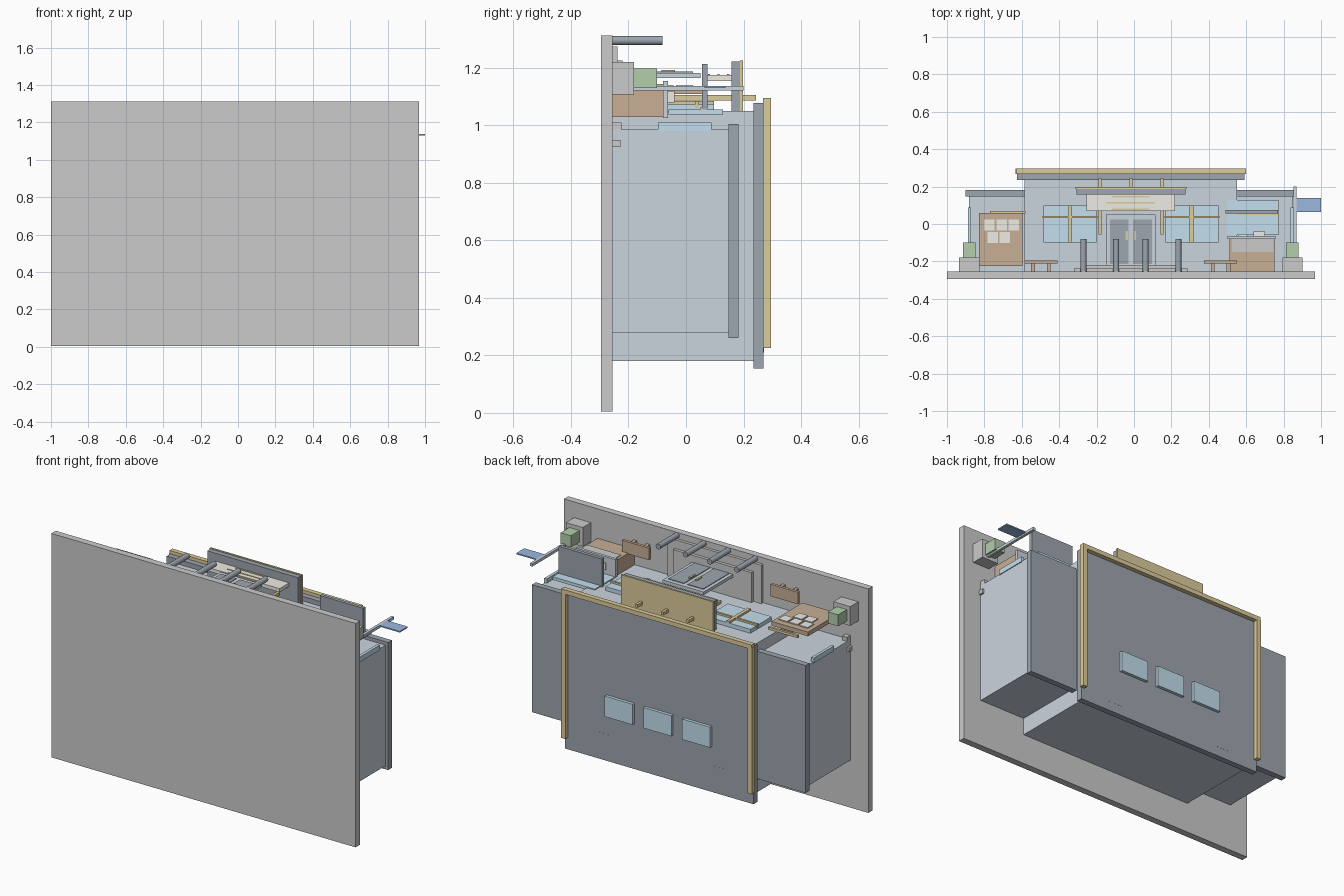
import bpy

CX = -0.0165  # symmetry line of the building
COLORS = {
    "wall": (0.60, 0.66, 0.73), "dark": (0.34, 0.38, 0.43), "gold": (0.72, 0.61, 0.33),
    "glass": (0.55, 0.74, 0.85), "wood": (0.58, 0.43, 0.30), "cream": (0.86, 0.84, 0.78),
    "green": (0.45, 0.62, 0.42), "blue": (0.33, 0.48, 0.74),
}
MATS = {}
for key, rgb in COLORS.items():
    MATS[key] = bpy.data.materials.new(key)
    MATS[key].diffuse_color = (*rgb, 1)


def paint(ob, name, color):
    ob.name = name
    if color:
        ob.data.materials.append(MATS[color])
    return ob


def box(name, x, y, z, color=None):
    """Box from (min, max) pairs; building height runs along y, its front faces +z."""
    bpy.ops.mesh.primitive_cube_add(size=1, location=[sum(p) / 2 for p in (x, y, z)])
    ob = bpy.context.object
    ob.scale = [p[1] - p[0] for p in (x, y, z)]
    bpy.ops.object.transform_apply(location=False, rotation=False, scale=True)
    return paint(ob, name, color)


def pair(name, x, y, z, color=None):
    """Box plus its mirror image across the building's centre line."""
    box(name + "_right", x, y, z, color)
    box(name + "_left", (2 * CX - x[1], 2 * CX - x[0]), y, z, color)


# Ground slab and main masses
box("ground_slab", (-1.0, 0.967), (-0.295, -0.255), (0.004, 1.312))
box("main_hall", (-0.585, 0.552), (-0.255, 0.235), (0.18, 1.05), "wall")
box("main_roof", (-0.625, 0.592), (0.235, 0.27), (0.155, 1.077), "dark")
pair("wing", (0.55, 0.85), (-0.255, 0.147), (0.28, 0.985), "wall")
pair("wing_roof", (0.55, 0.867), (0.147, 0.182), (0.26, 1.005), "dark")

# Gold parapet
box("parapet_front", (-0.631, 0.6), (0.268, 0.296), (1.07, 1.096), "gold")
pair("parapet_side", (0.572, 0.6), (0.268, 0.296), (0.225, 1.08), "gold")

# Roof skylights and hatches
for i in (-1, 0, 1):
    box("skylight", (CX + 0.25 * i - 0.09, CX + 0.25 * i + 0.09), (0.265, 0.288), (0.42, 0.54), "glass")
pair("roof_hatch", (0.30, 0.40), (0.25, 0.2705), (0.21, 0.31), "dark")

# Entrance canopy, sign board and gold rods
box("canopy", (-0.308, 0.276), (0.158, 0.187), (1.05, 1.222), "dark")
box("canopy_cap", (-0.314, 0.281), (0.187, 0.198), (1.05, 1.226), "gold")
box("sign_board", (-0.255, 0.22), (0.07, 0.16), (1.155, 1.176), "cream")
for y, w in ((0.147, 0.1), (0.113, 0.13), (0.08, 0.1)):
    box("sign_stripe", (CX - w, CX + w), (y - 0.004, y + 0.004), (1.174, 1.179), "gold")
for x, low in ((-0.183, -0.055), (CX, 0.075), (0.15, -0.055)):
    box("facade_rod", (x - 0.008, x + 0.008), (low, 0.244), (1.087, 1.105), "gold")

# Double door
box("door_frame", (CX - 0.132, CX + 0.132), (-0.22, 0.05), (1.165, 1.183), "wall")
pair("door_leaf", (CX + 0.012, CX + 0.112), (-0.215, 0.025), (1.168, 1.187), "dark")
pair("door_handle", (CX + 0.016, CX + 0.028), (-0.085, -0.038), (1.185, 1.193), "gold")

# Entrance steps and bollards
box("lower_step", (-0.32, 0.286), (-0.256, -0.238), (1.05, 1.275))
box("upper_step", (-0.27, 0.237), (-0.24, -0.22), (1.05, 1.225))
for x in (-0.27, -0.095, 0.062, 0.237):
    bpy.ops.mesh.primitive_cylinder_add(vertices=12, radius=0.016, depth=0.175,
                                        location=(x, -0.1685, 1.295), rotation=(1.5708, 0, 0))
    paint(bpy.context.object, "bollard", "dark")
    bpy.ops.object.shade_smooth_by_angle()

# Main windows with gold bars
pair("window", (0.168, 0.452), (-0.098, 0.098), (1.045, 1.073), "glass")
pair("window_bar_upright", (0.298, 0.318), (-0.098, 0.098), (1.06, 1.084), "gold")
pair("window_bar_level", (0.163, 0.457), (0.032, 0.044), (1.06, 1.084), "gold")

# Wing edge windows and small base blocks
pair("edge_window", (0.838, 0.855), (-0.098, 0.088), (0.98, 1.01), "glass")
pair("base_block", (0.845, 0.862), (-0.255, -0.227), (0.925, 0.95))
pair("base_block_front", (0.82, 0.85), (-0.255, -0.225), (0.98, 1.01))

# Service window, awning and counter
box("service_window", (0.50, 0.772), (-0.06, 0.128), (1.038, 1.056), "glass")
box("service_window_bar", (0.55, 0.772), (0.048, 0.056), (1.05, 1.062), "gold")
box("service_awning", (0.49, 0.77), (0.055, 0.075), (1.05, 1.214), "dark")
box("counter_body", (0.51, 0.75), (-0.255, -0.08), (1.03, 1.14), "wood")
box("counter_top", (0.50, 0.757), (-0.08, -0.063), (1.025, 1.155), "wall")
box("counter_panel", (0.525, 0.745), (-0.15, -0.075), (1.135, 1.144))
box("napkin_box", (0.64, 0.70), (-0.063, -0.04), (1.08, 1.12), "cream")
box("counter_tray", (0.56, 0.61), (-0.063, -0.055), (1.08, 1.12), "cream")

# Notice board with papers and lamp bar
box("notice_board", (-0.83, -0.595), (-0.225, 0.06), (1.11, 1.135), "wood")
pairs = [(-0.775, -0.005), (-0.708, -0.005), (-0.642, -0.005), (-0.755, -0.072), (-0.69, -0.072)]
for x, y in pairs:
    box("paper", (x - 0.028, x + 0.028), (y - 0.029, y + 0.029), (1.133, 1.141), "cream")
box("lamp_bar", (-0.77, -0.58), (0.056, 0.07), (1.087, 1.102), "gold")

# Benches
for cx in (-0.498, 0.463):
    box("bench_seat", (cx - 0.088, cx + 0.088), (-0.212, -0.195), (1.135, 1.205), "wood")
    for s in (-0.042, 0.042):
        box("bench_leg", (cx + s - 0.01, cx + s + 0.01), (-0.256, -0.212), (1.145, 1.195), "wood")

# Planters with shrubs
pair("planter", (0.793, 0.902), (-0.256, -0.18), (1.108, 1.22))
pair("shrub", (0.814, 0.88), (-0.18, -0.1), (1.13, 1.197), "green")

# Flagpole and flag
box("flagpole", (0.853, 0.869), (-0.255, 0.2), (1.121, 1.137), "wall")
box("flag", (0.866, 1.0), (0.065, 0.138), (1.13, 1.137), "blue")
